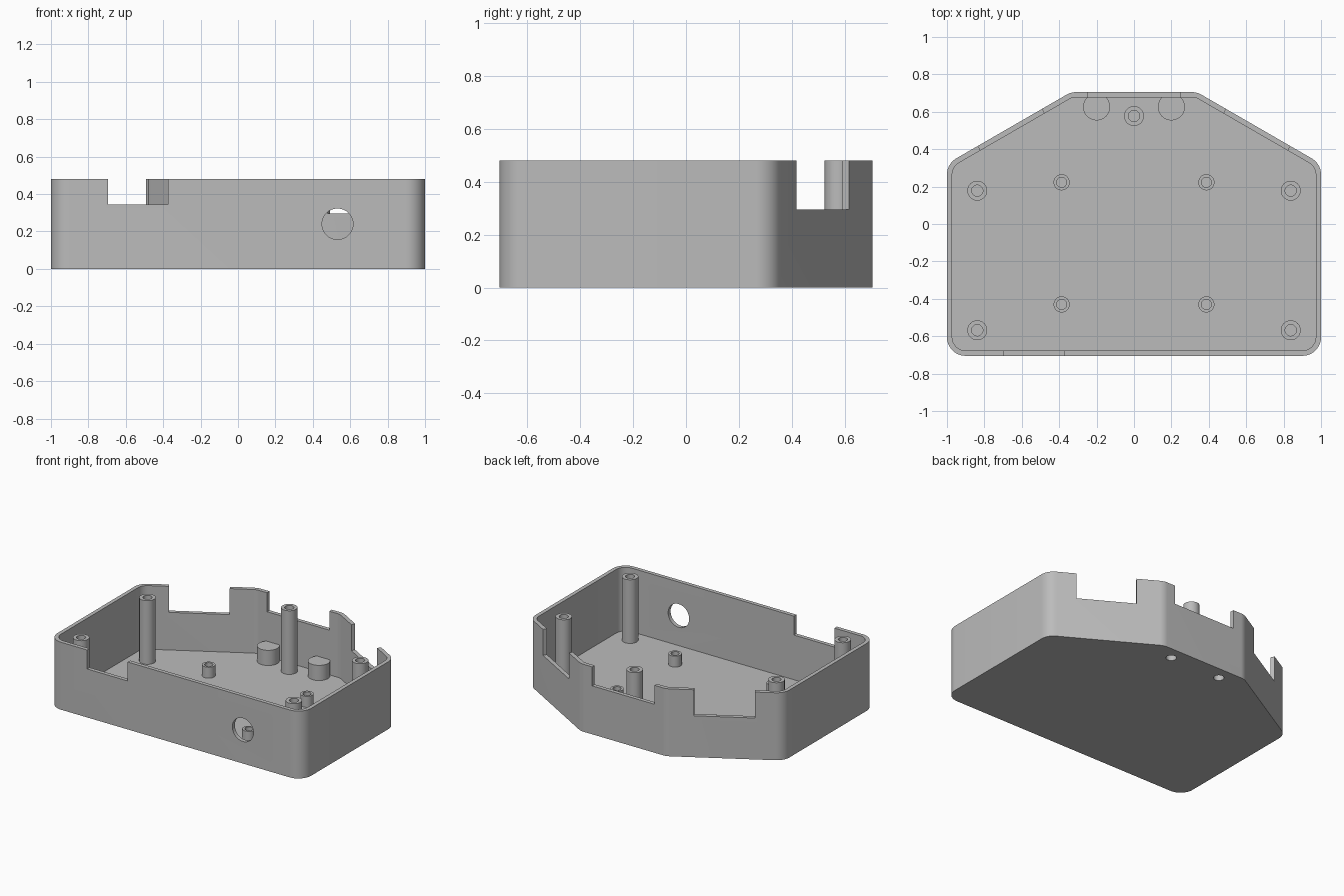
import bpy, bmesh
from math import radians, cos, sin
from mathutils import Matrix, Vector

if "Cube" in bpy.data.objects:
    bpy.data.objects.remove(bpy.data.objects["Cube"])

HEIGHT, WALL, FLOOR, CORNER = 0.48, 0.028, 0.027, 0.1

grey = bpy.data.materials.new("plain grey")
grey.use_nodes = True
grey.diffuse_color = (0.5, 0.5, 0.5, 1)
grey.node_tree.nodes["Principled BSDF"].inputs["Base Color"].default_value = grey.diffuse_color


def finish(name, bm):
    bmesh.ops.recalc_face_normals(bm, faces=bm.faces)
    mesh = bpy.data.meshes.new(name)
    bm.to_mesh(mesh)
    bm.free()
    mesh.materials.append(grey)
    obj = bpy.data.objects.new(name, mesh)
    bpy.context.collection.objects.link(obj)
    return obj


def prism(name, points, z0, z1):
    bm = bmesh.new()
    base = bm.faces.new([bm.verts.new((x, y, z0)) for x, y in points])
    top = bmesh.ops.extrude_face_region(bm, geom=[base])["geom"]
    verts = [v for v in top if isinstance(v, bmesh.types.BMVert)]
    bmesh.ops.translate(bm, verts=verts, vec=(0, 0, z1 - z0))
    return finish(name, bm)


def box(name, size, place, turn=0):
    bm = bmesh.new()
    bmesh.ops.create_cube(bm, size=1, matrix=Matrix.Translation(place)
                          @ Matrix.Rotation(radians(turn), 4, "Z")
                          @ Matrix.Diagonal((*size, 1)))
    return finish(name, bm)


def circle(x, y, r, n=40):
    return [(x + r * cos(radians(360 * i / n)), y + r * sin(radians(360 * i / n)))
            for i in range(n)]


def activate(obj):
    bpy.ops.object.select_all(action="DESELECT")
    obj.select_set(True)
    bpy.context.view_layer.objects.active = obj


def cut(obj, cutter):
    mod = obj.modifiers.new("cut", "BOOLEAN")
    mod.operation, mod.solver, mod.object = "DIFFERENCE", "EXACT", cutter
    activate(obj)
    bpy.ops.object.modifier_apply(modifier=mod.name)
    bpy.data.objects.remove(cutter)


def smooth(obj):
    activate(obj)
    bpy.ops.object.shade_smooth_by_angle(angle=radians(25))


# Plan outline: side directions and their distances from the centre
SIDES = [(-90, 0.705), (0, 1.0), (60, 0.779), (90, 0.705), (120, 0.779), (180, 1.0)]


def outline(radius):
    """Six-sided plan with rounded corners, sharing the corner centres."""
    points = []
    for i, (a, da) in enumerate(SIDES):
        b, db = SIDES[(i + 1) % len(SIDES)]
        b += 360 if b < a else 0
        m = Matrix(((cos(radians(a)), sin(radians(a))),
                    (cos(radians(b)), sin(radians(b)))))
        centre = m.inverted() @ Vector((da - CORNER, db - CORNER))
        steps = 10
        for k in range(steps + 1):
            t = radians(a + (b - a) * k / steps)
            points.append((centre.x + radius * cos(t), centre.y + radius * sin(t)))
    return points


# Open tray
tray = prism("tray", outline(CORNER), 0, HEIGHT)
cut(tray, prism("cavity", outline(CORNER - WALL), FLOOR, 1))

# Openings in the rim: front, back and both slanted sides
cut(tray, box("front_opening", (0.32, 0.12, 0.4), (-0.535, -0.7, 0.545)))
cut(tray, box("back_opening", (0.49, 0.12, 0.4), (0, 0.7, 0.545)))
for side in (-1, 1):
    cut(tray, box("slant_opening", (0.394, 0.12, 0.4),
                  (side * 0.66, 0.51, 0.495), -30 * side))

# Round hole through the front wall
hole = prism("front_hole", circle(0, 0, 0.083, 48), -0.1, 0.1)
hole.matrix_world = Matrix.Translation((0.532, -0.7, 0.24)) @ Matrix.Rotation(radians(90), 4, "X")
bpy.context.view_layer.update()
cut(tray, hole)

# Rear pads, drilled from below
for side, label in ((1, "left"), (-1, "right")):
    pad = prism(f"{label}_rear_pad", circle(side * 0.2, 0.626, 0.072), FLOOR, 0.135)
    for part in (tray, pad):
        cut(part, prism("pad_hole", circle(side * 0.2, 0.612, 0.034), -0.1, 0.1))
    smooth(pad)
smooth(tray)


def post(name, x, y, top, outer, inner):
    obj = prism(name, circle(x, y, outer), FLOOR, top)
    cut(obj, prism("screw_hole", circle(x, y, inner), FLOOR + 0.01, 1))
    smooth(obj)


# Tall lid posts and short board posts
post("rear_lid_post", 0, 0.577, HEIGHT, 0.053, 0.03)
for side, label in ((1, "left"), (-1, "right")):
    for end, lid_y, board_y in (("front", -0.568, -0.43), ("back", 0.178, 0.223)):
        post(f"{label}_{end}_lid_post", side * 0.838, lid_y, HEIGHT, 0.053, 0.03)
        post(f"{label}_{end}_board_post", side * 0.387, board_y, 0.105, 0.043, 0.027)
